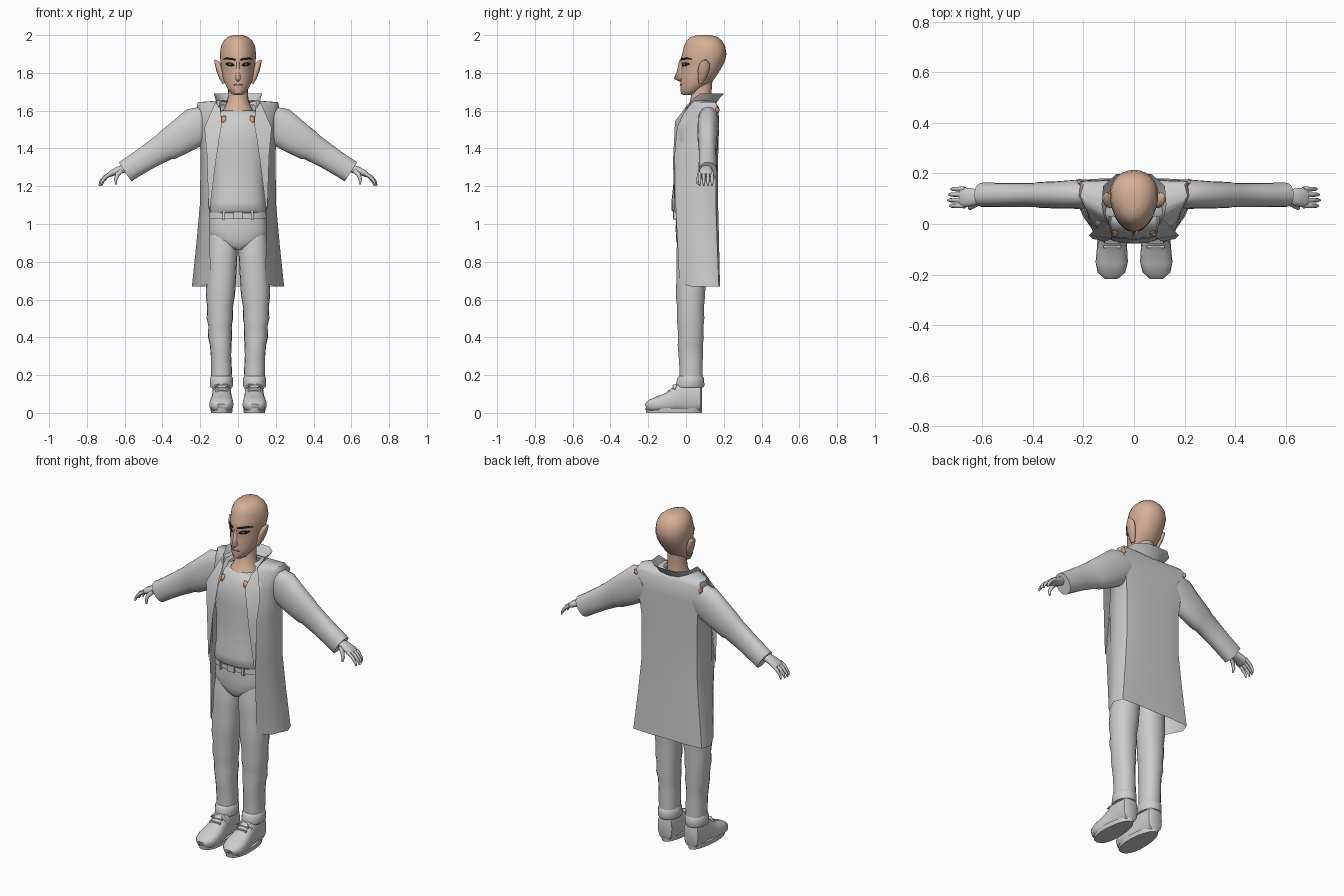
import bpy, bmesh, math
from mathutils import Vector
from mathutils.bvhtree import BVHTree

def material(name, rgb):
    m = bpy.data.materials.new(name)
    m.diffuse_color = (*rgb, 1)
    return m

CLOTH = material("grey cloth", (0.61, 0.61, 0.61))
SKIN = material("face skin", (0.67, 0.43, 0.31))
BODY = material("body skin", (0.72, 0.36, 0.20))
DARK = material("dark hair", (0.012, 0.01, 0.01))
IRIS = material("iris green", (0.10, 0.16, 0.12))
LIP = material("lip", (0.42, 0.23, 0.17))

def finish(name, bm, mat, mirror=False, thick=0, angle=50):
    bmesh.ops.recalc_face_normals(bm, faces=bm.faces)
    me = bpy.data.meshes.new(name)
    bm.to_mesh(me)
    bm.free()
    me.materials.append(mat)
    me.shade_smooth()
    me.set_sharp_from_angle(angle=math.radians(angle))
    ob = bpy.data.objects.new(name, me)
    bpy.context.collection.objects.link(ob)
    if mirror:
        ob.modifiers.new("mirror", 'MIRROR').merge_threshold = 0.0005
    if thick:
        s = ob.modifiers.new("thickness", 'SOLIDIFY')
        s.thickness, s.offset = thick, 0
    return ob

def grid(name, rows, mat, closed=False, **kw):
    """Skin rows of points; closed rows become a capped tube."""
    bm = bmesh.new()
    vs = [[bm.verts.new(p) for p in r] for r in rows]
    n = len(rows[0])
    for a, b in zip(vs, vs[1:]):
        for i in range(n if closed else n - 1):
            j = (i + 1) % n
            bm.faces.new((a[i], a[j], b[j], b[i]))
    if closed:
        bm.faces.new(vs[0])
        bm.faces.new(vs[-1])
    return finish(name, bm, mat, **kw)

def power(v, p):
    return math.copysign(abs(v) ** p, v)

def stack(name, rows, mat, n=20, egg=0, p=1, **kw):
    """Upright loft; each row is z, front y, back y, half width, centre x."""
    rings = []
    for z, yf, yb, rx, *cx in rows:
        ring = []
        for i in range(n):
            a = math.tau * i / n
            c, s = power(math.cos(a), p), power(math.sin(a), p)
            ring.append(((cx[0] if cx else 0) + rx * c * (1 + egg * s),
                         (yf + yb) / 2 + (yb - yf) / 2 * s, z))
        rings.append(ring)
    return grid(name, rings, mat, closed=True, **kw)

def tube(name, path, mat, side=(0, 1, 0), n=14, p=1, **kw):
    """Loft along a path; each row is x, y, z, radius along side, radius across."""
    pts = [Vector(r[:3]) for r in path]
    side, rings = Vector(side), []
    for i, r in enumerate(path):
        t = pts[min(i + 1, len(pts) - 1)] - pts[max(i - 1, 0)]
        v = t.cross(side).normalized()
        rings.append([pts[i] + side * r[3] * power(math.cos(math.tau * k / n), p)
                      + v * r[4] * power(math.sin(math.tau * k / n), p) for k in range(n)])
    return grid(name, rings, mat, closed=True, **kw)

def box(name, c, size, mat, mirror=True):
    bm = bmesh.new()
    bmesh.ops.create_cube(bm, size=1)
    for v in bm.verts:
        v.co = Vector(c) + Vector(v.co[i] * size[i] for i in range(3))
    return finish(name, bm, mat, mirror=mirror)

def plate(name, target, cols, mat, lift=0.003):
    """Thin plate laid on the front of target; columns are x, low z, high z."""
    me = target.data
    tree = BVHTree.FromPolygons([v.co for v in me.vertices], [f.vertices[:] for f in me.polygons])
    rows = []
    for x, lo, hi in cols:
        row = []
        for z in (lo, hi):
            hit = tree.ray_cast(Vector((x, -1, z)), Vector((0, 1, 0)))[0]
            row.append((x, (hit.y if hit else 0) - lift, z))
        rows.append(row)
    return grid(name, rows, mat, mirror=True, thick=0.002)

# Head and neck
head = stack("head", [
    (1.682, -.012, .02, .02), (1.69, -.027, .05, .036), (1.72, -.03, .095, .057),
    (1.755, -.028, .14, .074), (1.80, -.026, .172, .084), (1.845, -.022, .198, .09),
    (1.87, -.03, .208, .093), (1.90, -.02, .214, .095), (1.94, -.011, .208, .09),
    (1.97, .003, .19, .076), (1.99, .025, .168, .053), (2.0, .06, .13, .024)],
    SKIN, n=28, egg=.15)
stack("neck", [(1.56, -.035, .14, .10), (1.61, .0, .14, .075), (1.65, .022, .135, .056),
               (1.70, .03, .135, .052), (1.76, .03, .14, .052)], SKIN)
# Nose, ears and painted features
grid("nose", [[(.008, -.02, 1.865), (0, -.036, 1.865)], [(.013, -.01, 1.81), (0, -.048, 1.81)],
              [(.021, -.015, 1.77), (0, -.064, 1.768)], [(.012, -.015, 1.755), (0, -.035, 1.755)]],
     SKIN, mirror=True, angle=70)
tube("ear", [(.072, .078, 1.745, .012, .010), (.085, .086, 1.775, .022, .015), (.097, .093, 1.815, .031, .018),
             (.108, .098, 1.848, .028, .015), (.122, .102, 1.868, .009, .005)], SKIN, n=12, mirror=True)
plate("eyebrow", head, [(.014, 1.866, 1.874), (.035, 1.868, 1.879), (.06, 1.871, 1.881), (.076, 1.870, 1.874)], DARK)
plate("eye", head, [(.02, 1.839, 1.842), (.032, 1.835, 1.852), (.05, 1.836, 1.855), (.066, 1.846, 1.850)], DARK)
plate("iris", head, [(.037, 1.839, 1.849), (.049, 1.839, 1.850)], IRIS, lift=.006)
plate("mouth", head, [(0, 1.733, 1.739), (.012, 1.734, 1.741), (.027, 1.735, 1.738)], LIP)

# Shirt
shirt = stack("shirt", [
    (1.05, -.055, .12, .147), (1.075, -.078, .13, .15), (1.12, -.077, .13, .147), (1.18, -.07, .13, .142),
    (1.30, -.06, .135, .146), (1.42, -.062, .145, .162), (1.50, -.057, .15, .172), (1.56, -.036, .15, .165),
    (1.592, -.014, .145, .125), (1.60, -.004, .14, .09)], CLOTH, n=24, p=.85)
plate("chest skin patch", shirt, [(.064, 1.55, 1.572), (.075, 1.537, 1.573), (.086, 1.54, 1.568)], BODY, lift=.008)

# Trousers, belt and turn-ups
stack("trouser_hips", [(.865, -.03, .09, .04), (.885, -.046, .11, .09), (.92, -.052, .116, .15),
                       (.97, -.055, .12, .157), (1.03, -.053, .12, .152), (1.07, -.05, .115, .146)],
      CLOTH, n=24, p=.85)
stack("belt", [(1.03, -.062, .125, .157), (1.06, -.062, .125, .153)], CLOTH, n=24, p=.85)
box("buckle", (0, -.064, 1.045), (.045, .012, .036), CLOTH, mirror=False)
box("belt_loop", (.075, -.055, 1.045), (.012, .02, .048), CLOTH)
stack("trouser_leg", [
    (.16, -.036, .088, .053, .088), (.22, -.034, .088, .056, .088), (.30, -.04, .09, .054, .09),
    (.36, -.045, .09, .057, .092), (.40, -.042, .095, .064, .095), (.46, -.046, .094, .062, .095),
    (.50, -.05, .098, .070, .096), (.56, -.048, .096, .068, .095), (.62, -.055, .102, .077, .093),
    (.70, -.052, .105, .078, .089), (.80, -.052, .112, .079, .084), (.88, -.05, .116, .079, .081),
    (.97, -.03, .10, .07, .08)], CLOTH, n=18, p=.9, mirror=True)
tube("turn_up", [(.088, .02, .135, .072, .058), (.088, .022, .145, .076, .062),
                 (.088, .024, .185, .07, .062), (.088, .025, .195, .062, .056)], CLOTH, n=18, mirror=True)

# Shoes with soles, heels and laces
tube("shoe", [
    (.086, .084, .085, .034, .06), (.086, .076, .085, .046, .076), (.086, .03, .085, .049, .083),
    (.086, -.02, .085, .05, .083), (.086, -.06, .068, .054, .062), (.087, -.10, .055, .06, .05),
    (.088, -.15, .045, .064, .042), (.089, -.19, .038, .055, .032), (.089, -.212, .03, .03, .018)],
    CLOTH, side=(1, 0, 0), n=18, p=.75, mirror=True)
stack("sole", [(0, -.21, .083, .056, .087), (.026, -.215, .086, .059, .087)], CLOTH, egg=-.13, p=.9, mirror=True)
for i in range(4):
    box(f"lace_{i}", (.086, -.03 - .02 * i, .157 - .014 * i), (.056 + .004 * i, .01, .012), CLOTH)
for s in (-1, 1):
    tube(f"lace_bow_{s}", [(.086, -.035, .15, .006, .006), (.086 + s * .03, -.06, .145, .012, .006),
                           (.086 + s * .05, -.06, .125, .004, .004)], CLOTH, n=8, mirror=True)

# Open long coat: half cross-sections from centre back round to the front edge
coat = [
    (.67, (0, .178), (.12, .18), (.225, .174), (.244, .12), (.198, .025), (.145, -.035)),
    (.90, (0, .172), (.11, .175), (.20, .165), (.220, .11), (.187, .02), (.148, -.045)),
    (1.10, (0, .167), (.10, .17), (.182, .158), (.202, .10), (.177, .012), (.15, -.055)),
    (1.35, (0, .167), (.11, .17), (.182, .158), (.198, .095), (.172, .0), (.118, -.064)),
    (1.52, (0, .171), (.11, .175), (.198, .168), (.205, .10), (.167, .005), (.087, -.054)),
    (1.62, (0, .170), (.10, .172), (.212, .168), (.217, .11), (.19, .06), (.10, .01)),
    (1.645, (0, .15), (.09, .152), (.20, .155), (.212, .11), (.19, .078), (.098, .03)),
    (1.655, (0, .13), (.05, .13), (.07, .115), (.08, .085), (.08, .05), (.08, .03))]
grid("coat_body", [[(x, y, z + (.015 if z < .7 and y < 0 else 0)) for x, y in pts] for z, *pts in coat],
     CLOTH, mirror=True, angle=55)
grid("coat_collar", [
    [(0, .155, 1.63), (.06, .148, 1.63), (.085, .11, 1.63), (.092, .05, 1.62), (.085, -.04, 1.55)],
    [(0, .178, 1.665), (.067, .172, 1.665), (.108, .13, 1.665), (.112, .06, 1.655), (.10, -.0, 1.60)],
    [(0, .20, 1.69), (.07, .197, 1.69), (.122, .15, 1.69), (.128, .075, 1.692), (.118, .03, 1.655)]],
    CLOTH, mirror=True)
grid("coat_lapel", [
    [(.094, -.008, 1.61), (.12, .015, 1.645)], [(.086, -.058, 1.545), (.178, -.045, 1.51)],
    [(.117, -.069, 1.33), (.165, -.058, 1.37)], [(.15, -.06, 1.07), (.156, -.058, 1.09)]],
    CLOTH, mirror=True)
# Sleeves and the skin patches at the back of the shoulders
tube("sleeve", [
    (.17, .118, 1.545, .055, .085), (.215, .118, 1.52, .058, .105), (.30, .115, 1.462, .054, .094),
    (.375, .115, 1.415, .051, .083), (.39, .115, 1.408, .047, .076), (.48, .115, 1.352, .047, .066),
    (.55, .115, 1.307, .048, .062), (.598, .115, 1.276, .048, .061)], CLOTH, n=18, p=.9, mirror=True)
tube("shoulder skin patch", [(.206, .164, 1.592, .01, .008), (.214, .167, 1.605, .012, .011),
                             (.218, .167, 1.618, .007, .007)], BODY, n=8, mirror=True)

# Hands
tube("hand", [(.57, .11, 1.30, .026, .024), (.605, .108, 1.293, .026, .022), (.635, .106, 1.284, .034, .02),
              (.67, .105, 1.268, .039, .017), (.685, .105, 1.258, .034, .012)], CLOTH, p=.85, mirror=True)
for i, reach in enumerate((.95, 1.05, 1, .85)):
    y = .072 + .022 * i
    tube(f"finger_{i}", [(.668, y, 1.27, .010, .010), (.668 + .034 * reach, y, 1.25, .009, .010),
                         (.668 + .056 * reach, y, 1.225, .008, .008),
                         (.668 + .064 * reach, y, 1.203, .004, .004)], CLOTH, n=8, mirror=True)
tube("thumb", [(.615, .085, 1.285, .014, .014), (.638, .07, 1.262, .011, .012),
               (.648, .064, 1.235, .009, .009), (.645, .062, 1.21, .005, .005)], CLOTH, n=8, mirror=True)
